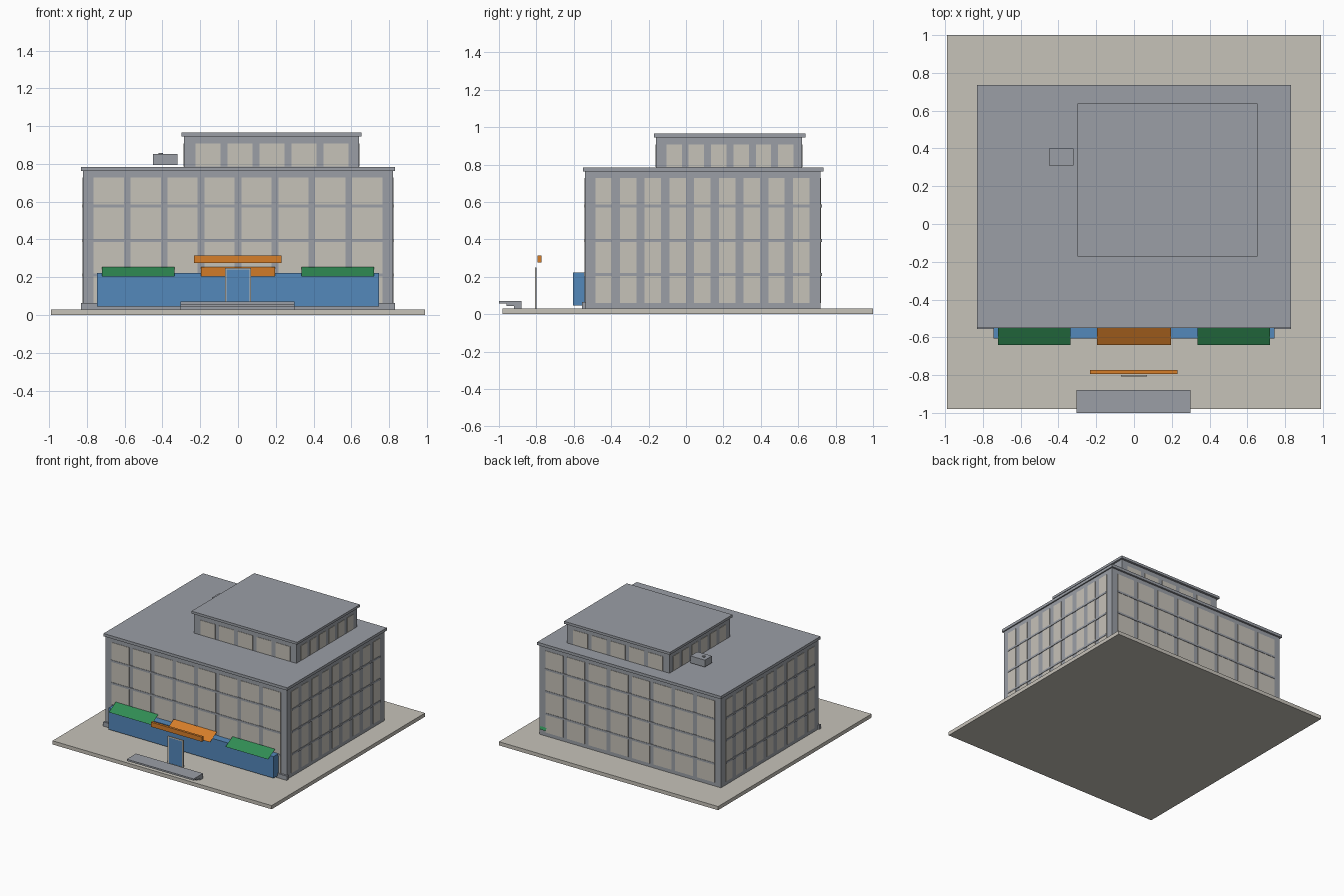
import bpy
from mathutils import Vector

cube = bpy.data.objects.get("Cube")
if cube:
    bpy.data.objects.remove(cube, do_unlink=True)


def material(name, rgb):
    lin = [(c / 255 / 12.92 if c < 11 else ((c / 255 + 0.055) / 1.055) ** 2.4) for c in rgb]
    m = bpy.data.materials.new(name)
    m.use_nodes = True
    m.diffuse_color = (*lin, 1)
    m.node_tree.nodes["Principled BSDF"].inputs["Base Color"].default_value = (*lin, 1)
    return m


GREY = material("grey concrete", (155, 159, 166))
BEIGE = material("beige panel", (198, 194, 185))
BLUE = material("shopfront blue", (84, 136, 187))
GREEN = material("awning green", (48, 140, 84))
ORANGE = material("sign orange", (214, 126, 42))


def mesh_object(name, verts, faces, mat):
    mesh = bpy.data.meshes.new(name)
    mesh.from_pydata(verts, [], faces)
    mesh.materials.append(mat)
    obj = bpy.data.objects.new(name, mesh)
    bpy.context.collection.objects.link(obj)
    return obj


BOX_FACES = [(0, 1, 3, 2), (4, 6, 7, 5), (0, 4, 5, 1), (2, 3, 7, 6), (0, 2, 6, 4), (1, 5, 7, 3)]


def boxes(name, ranges, mat):
    """One object from a list of (x range, y range, z range) boxes."""
    verts, faces = [], []
    for xs, ys, zs in ranges:
        n = len(verts)
        verts += [(x, y, z) for x in xs for y in ys for z in zs]
        faces += [[n + i for i in f] for f in BOX_FACES]
    return mesh_object(name, verts, faces, mat)


def plate(axis, wall, side, along, zs, depth):
    """Box lying on the outside of a wall that faces along the given axis."""
    across = tuple(sorted((wall, wall + side * depth)))
    return (across, along, zs) if axis == "x" else (along, across, zs)


def facade(name, xs, ys, x_span, y_span, zs, nx, ny, gap_x, gap_y, bands):
    """Window panels on all four walls, crossed by thin floor bands."""
    panels, strips = [], []
    walls = [("y", ys, x_span, nx, gap_x), ("x", xs, y_span, ny, gap_y)]
    for axis, ends, (a, b), count, gap in walls:
        pitch = (b - a + gap) / count
        for wall, side in zip(ends, (-1, 1)):
            for i in range(count):
                start = a + i * pitch
                panels.append(plate(axis, wall, side, (start, start + pitch - gap), zs, 0.003))
            for z in bands:
                strips.append(plate(axis, wall, side, (a, b), (z - 0.008, z + 0.008), 0.006))
    boxes(name + "_windows", panels, BEIGE)
    if strips:
        boxes(name + "_floor_bands", strips, GREY)


def awning(name, x0, x1, y_in, y_out, z_top, z_low):
    verts = [(x0, y_in, z_top), (x0, y_out, z_low), (x1, y_out, z_low), (x1, y_in, z_top)]
    order = (0, 1, 2, 3) if y_out < y_in else (3, 2, 1, 0)
    return mesh_object(name, verts, [order], ORANGE if "centre" in name else GREEN)


# Ground slab
boxes("ground_slab", [((-0.99, 0.99), (-0.98, 1.0), (0, 0.03))], BEIGE)

# Main block
main_x, main_y = (-0.82, 0.82), (-0.54, 0.72)
boxes("main_block", [(main_x, main_y, (0.03, 0.762))], GREY)
boxes("main_roof", [((-0.83, 0.83), (-0.55, 0.735), (0.762, 0.785))], GREY)
boxes("front_plinth", [((-0.83, 0.83), (-0.555, -0.535), (0.03, 0.065))], GREY)
facade("main", main_x, main_y, (-0.765, 0.765), (-0.485, 0.66), (0.06, 0.727),
       8, 9, 0.035, 0.045, (0.213, 0.395, 0.577))

# Upper block
upper_x, upper_y = (-0.285, 0.64), (-0.16, 0.62)
boxes("upper_block", [(upper_x, upper_y, (0.785, 0.945))], GREY)
boxes("upper_roof", [((-0.3, 0.655), (-0.172, 0.638), (0.945, 0.965))], GREY)
facade("upper", upper_x, upper_y, (-0.225, 0.585), (-0.105, 0.575), (0.787, 0.907),
       5, 6, 0.037, 0.037, ())

# Roof machine with a small fan
boxes("roof_machine", [((-0.45, -0.32), (0.31, 0.4), (0.795, 0.852))], GREY)
bpy.ops.mesh.primitive_cylinder_add(vertices=12, radius=0.012, depth=0.006,
                                    location=(-0.41, 0.355, 0.855))
fan = bpy.context.object
fan.name = "roof_fan"
fan.data.materials.append(GREY)

# Shopfront and awnings
boxes("shopfront", [((-0.745, 0.745), (-0.605, -0.54), (0.045, 0.222))], BLUE)
awning("right_awning", -0.72, -0.335, -0.55, -0.64, 0.255, 0.205)
awning("left_awning", 0.335, 0.72, -0.55, -0.64, 0.255, 0.205)
awning("centre_awning", -0.195, 0.195, -0.55, -0.64, 0.255, 0.205)
awning("back_awning", 0.755, 0.81, 0.722, 0.733, 0.1, 0.078)

# Hanging sign
boxes("sign_board", [((-0.232, 0.23), (-0.793, -0.773), (0.276, 0.314))], ORANGE)

# Entrance door with its frame
door_y = (-0.808, -0.8)
boxes("door_frame", [((-0.07, -0.06), door_y, (0.03, 0.25)),
                     ((0.06, 0.07), door_y, (0.03, 0.25)),
                     ((-0.06, 0.06), door_y, (0.24, 0.25))], BEIGE)
boxes("door_panel", [((-0.06, 0.06), (-0.806, -0.802), (0.03, 0.24))], BLUE)

# Entrance steps, widening upward
boxes("entrance_steps", [((-0.305, 0.3), (-0.92 - 0.04 * i, -0.88),
                          (0.03 + 0.0135 * i, 0.0435 + 0.0135 * i)) for i in range(3)], GREY)
